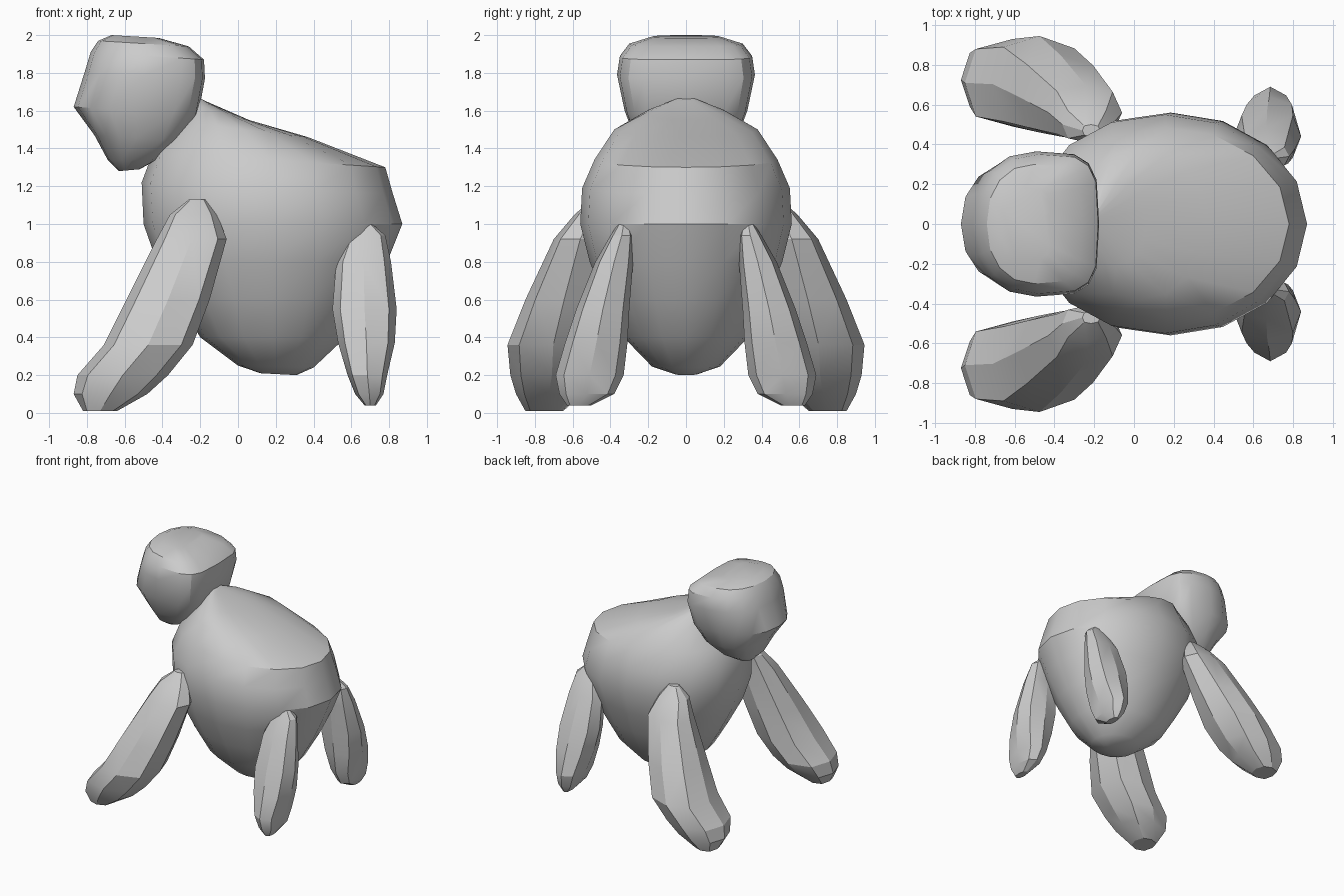
import bpy, bmesh, math

cube = bpy.data.objects.get("Cube")
if cube:
    bpy.data.objects.remove(cube, do_unlink=True)

grey = bpy.data.materials.new("clay_grey")
grey.use_nodes = True
colour = (0.6, 0.6, 0.6, 1)
grey.diffuse_color = colour
grey.node_tree.nodes["Principled BSDF"].inputs["Base Color"].default_value = colour


def spow(v, p):
    return math.copysign(abs(v) ** p, v)


def loft(name, rings, sides, front=1.0, back=1.0, side=1, angle=30):
    """Skin rings given as (z at -x end, z at +x end, xmin, xmax, ymin, ymax).
    front and back set how square the -x and +x halves are (1 is round)."""
    bm = bmesh.new()
    loops = []
    for z0, z1, x0, x1, y0, y1 in rings:
        loop = []
        for i in range(sides):
            a = 2 * math.pi * i / sides
            p = back if math.cos(a) > 0 else front
            u, v = spow(math.cos(a), p), spow(math.sin(a), p)
            x = (x0 + x1) / 2 + u * (x1 - x0) / 2
            y = (y0 + y1) / 2 + v * (y1 - y0) / 2
            z = z0 + (z1 - z0) * (u + 1) / 2
            loop.append(bm.verts.new((x, y * side, z)))
        loops.append(loop)
    for a, b in zip(loops, loops[1:]):
        for i in range(sides):
            j = (i + 1) % sides
            bm.faces.new((a[i], a[j], b[j], b[i]))
    bm.faces.new(loops[0])
    bm.faces.new(loops[-1])
    bmesh.ops.recalc_face_normals(bm, faces=bm.faces)
    me = bpy.data.meshes.new(name)
    bm.to_mesh(me)
    bm.free()
    me.materials.append(grey)
    ob = bpy.data.objects.new(name, me)
    bpy.context.collection.objects.link(ob)
    bpy.ops.object.select_all(action="DESELECT")
    ob.select_set(True)
    bpy.context.view_layer.objects.active = ob
    bpy.ops.object.shade_smooth_by_angle(angle=math.radians(angle))


def symmetric(rows):
    return [(z0, z1, x0, x1, -w, w) for z0, z1, x0, x1, w in rows]


def level(rows):
    return [(z, z, *rest) for z, *rest in rows]


# Egg-shaped body with a sloping, ridged back
loft("body", symmetric([
    (.21, .2, .12, .31, .06),
    (.25, .24, 0, .4, .18),
    (.4, .4, -.2, .57, .33),
    (.6, .6, -.32, .69, .43),
    (.8, .8, -.43, .79, .51),
    (1, 1, -.5, .87, .56),
    (1.22, 1.16, -.51, .82, .55),
    (1.38, 1.3, -.45, .78, .485),
    (1.54, 1.46, -.31, .37, .38),
    (1.63, 1.55, -.24, .06, .21),
    (1.67, 1.65, -.21, -.17, .05)]), 16, .94, 1)

# Head with a pointed muzzle, squarer nape and flattened crown
loft("head", symmetric([
    (1.28, 1.29, -.63, -.52, .09),
    (1.34, 1.34, -.69, -.43, .18),
    (1.47, 1.44, -.76, -.31, .27),
    (1.62, 1.58, -.87, -.21, .325),
    (1.81, 1.77, -.81, -.175, .365),
    (1.91, 1.87, -.78, -.18, .35),
    (1.97, 1.94, -.74, -.26, .3),
    (2, 1.985, -.67, -.42, .18)]), 16, .9, .52)

front_leg = level([
    (.01, -.82, -.64, .65, .85),
    (.1, -.87, -.48, .55, .9),
    (.2, -.85, -.37, .49, .93),
    (.36, -.71, -.24, .46, .945),
    (.6, -.59, -.15, .44, .85),
    (.92, -.43, -.06, .42, .7),
    (1.05, -.36, -.11, .41, .59),
    (1.13, -.26, -.17, .44, .5)])

hind_leg = level([
    (.04, .67, .73, .5, .63),
    (.1, .62, .77, .38, .67),
    (.2, .58, .79, .33, .69),
    (.37, .53, .83, .31, .64),
    (.55, .5, .84, .3, .58),
    (.8, .52, .81, .28, .48),
    (.94, .58, .78, .28, .4),
    (1, .64, .71, .3, .36)])

# Splayed legs, mirrored across the body
for side, label in ((1, "left"), (-1, "right")):
    loft("front_leg_" + label, front_leg, 8, .75, .85, side, 25)
    loft("hind_leg_" + label, hind_leg, 8, .8, .8, side, 25)
